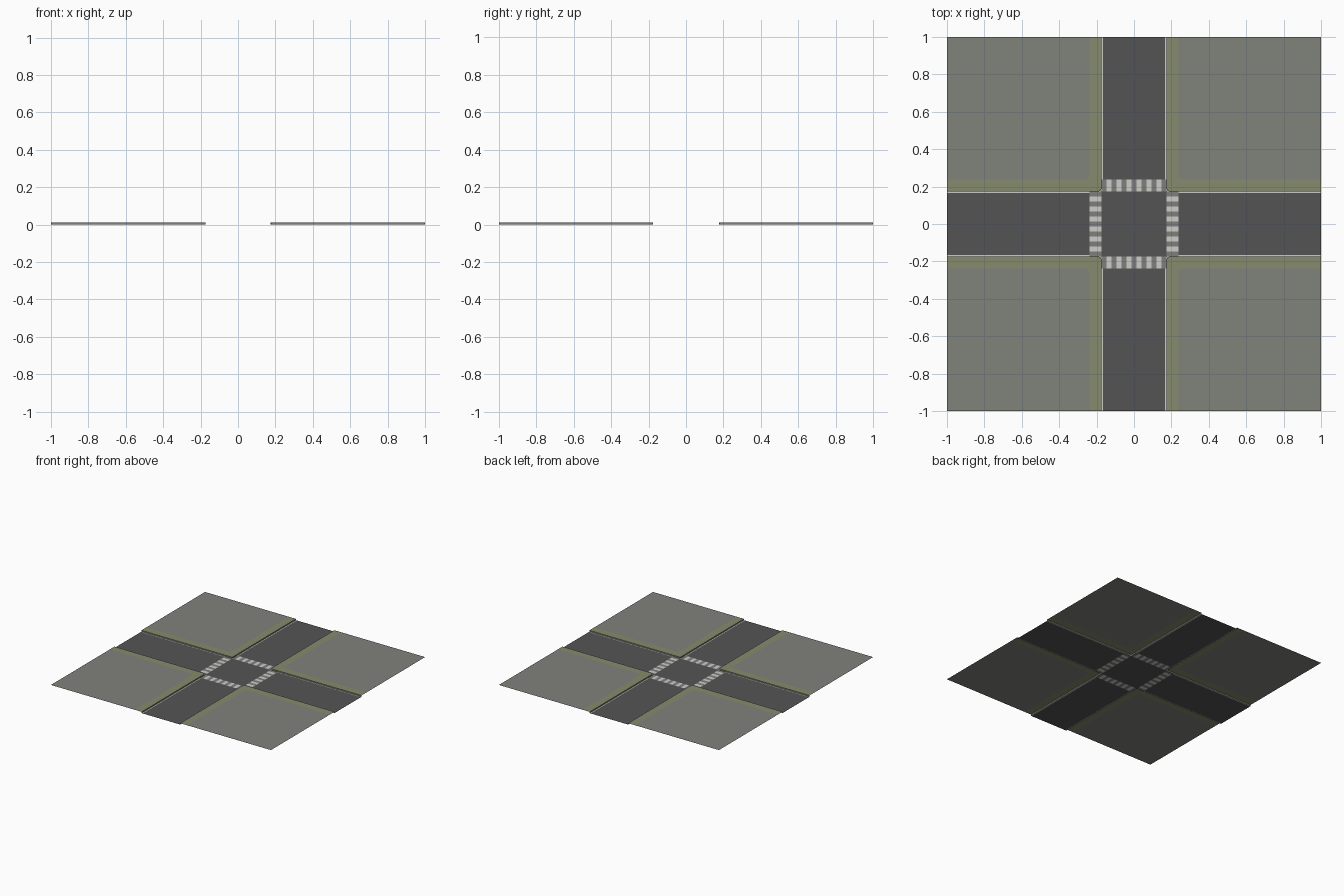
import bpy, bmesh, math
from mathutils import Matrix

if "Cube" in bpy.data.objects:
    bpy.data.objects.remove(bpy.data.objects["Cube"])

KERB, PAVE, TOP = 0.175, 0.238, 0.011   # kerb line, paving line, kerb height


def material(name, srgb):
    m = bpy.data.materials.new(name)
    lin = [((c / 255 + 0.055) / 1.055) ** 2.4 for c in srgb]
    m.diffuse_color = (*lin, 1)
    m.use_nodes = True
    m.node_tree.nodes["Principled BSDF"].inputs["Base Color"].default_value = m.diffuse_color
    return m


concrete = material("concrete", (128, 130, 123))
verge_green = material("olive_verge", (134, 139, 109))
asphalt = material("asphalt", (84, 84, 84))
paint = material("pale_paint", (205, 205, 202))
crossing_grey = material("crossing_grey", (127, 127, 125))


def make(name, polys, mat):
    """Mesh from polygons, repeated in four quarter turns when asked by caller."""
    bm = bmesh.new()
    for poly in polys:
        bm.faces.new([bm.verts.new(p) for p in poly])
    bmesh.ops.remove_doubles(bm, verts=bm.verts, dist=1e-5)
    me = bpy.data.meshes.new(name)
    bm.to_mesh(me)
    bm.free()
    me.materials.append(mat)
    ob = bpy.data.objects.new(name, me)
    bpy.context.collection.objects.link(ob)
    return ob


def four(polys):
    out = []
    for q in range(4):
        r = Matrix.Rotation(q * math.pi / 2, 4, 'Z')
        out += [[tuple(r @ Matrix.Translation(p).translation) for p in poly] for poly in polys]
    return out


def rect(x0, x1, y0, y1, z):
    return [(x0, y0, z), (x1, y0, z), (x1, y1, z), (x0, y1, z)]


def corner_path(a, r, z, n=6):
    """Rounded L from the +x edge, round the corner, to the +y edge."""
    pts = [(1, a, z)]
    for i in range(n + 1):
        t = -math.pi / 2 - i / n * math.pi / 2
        pts.append((a + r + r * math.cos(t), a + r + r * math.sin(t), z))
    return pts + [(a, 1, z)]


def strip(p, q):
    return [[p[i], p[i + 1], q[i + 1], q[i]] for i in range(len(p) - 1)]


outer = corner_path(KERB, 0.012, TOP)
foot = corner_path(KERB, 0.012, 0)
inner = corner_path(PAVE, 0.025, TOP)

# Raised corner blocks: paving, olive verge and kerb face
make("corner_paving", four([[(1, 1, TOP)] + inner[::-1]]), concrete)
make("verge", four([q[::-1] for q in strip(outer, inner)]), verge_green)
make("kerb", four(strip(outer, foot)), concrete)

# Road arms with pale edge lines
LINE = 0.166
make("road_arms", four([rect(PAVE, 1, -LINE, LINE, 0)]), asphalt)
make("edge_lines", four([rect(PAVE, 1, LINE, KERB, 0),
                         rect(PAVE, 1, -KERB, -LINE, 0)]), paint)

# Junction centre
make("junction", [rect(-KERB, KERB, -KERB, KERB, 0)], asphalt)

# Pedestrian crossings: grey band cut into alternating pale bars
N = 13
w = 2 * KERB / N
bars = [rect(KERB, PAVE, -KERB + i * w, -KERB + (i + 1) * w, 0) for i in range(N)]
make("crossing_base", four(bars[0::2]), crossing_grey)
make("crossing_bars", four(bars[1::2]), paint)
